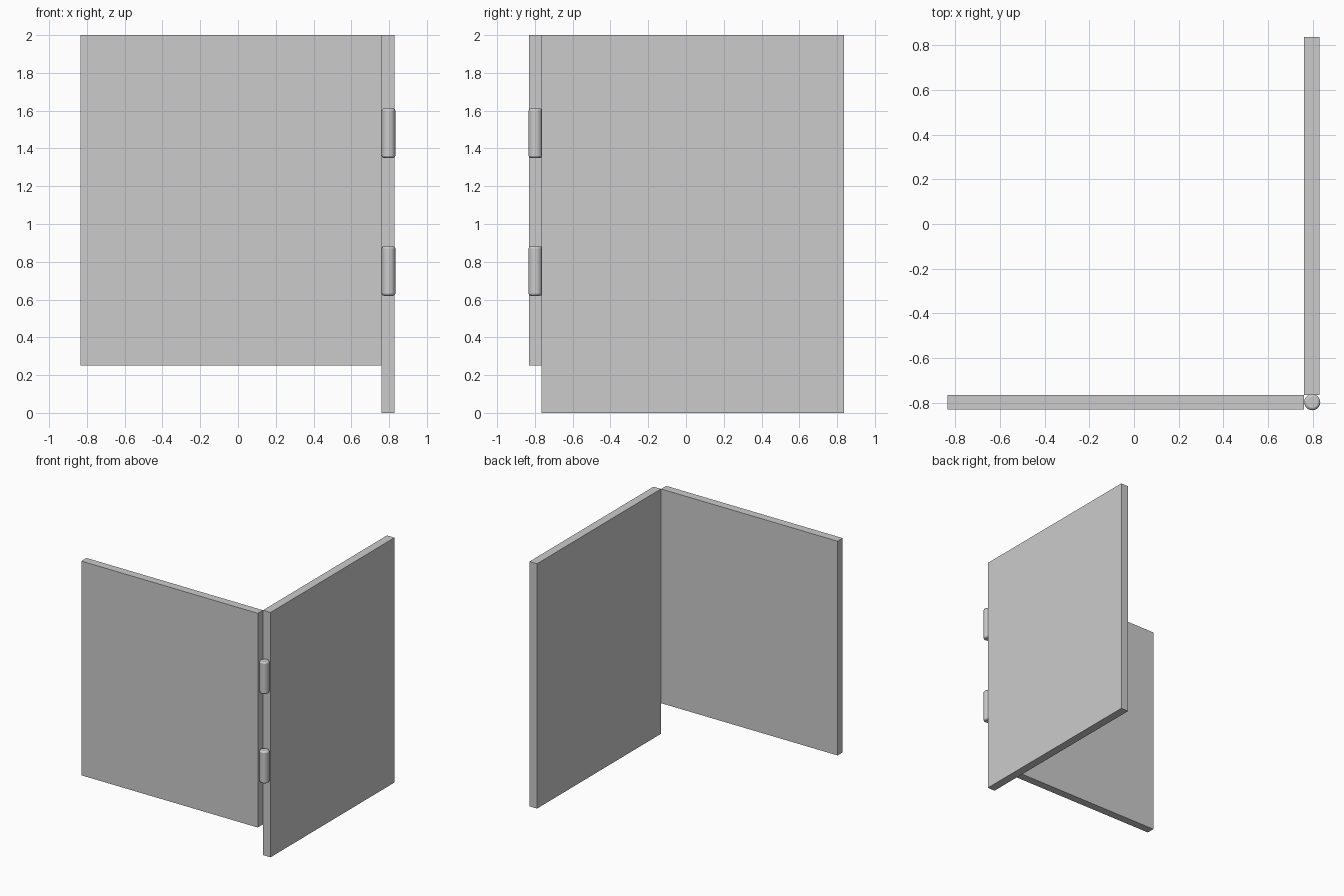
import bpy, bmesh, math

if "Cube" in bpy.data.objects:
    bpy.data.objects.remove(bpy.data.objects["Cube"])


def panel(name, lo, hi):
    bpy.ops.mesh.primitive_cube_add(size=1, location=[(a + b) / 2 for a, b in zip(lo, hi)])
    ob = bpy.context.object
    ob.name = name
    ob.scale = [b - a for a, b in zip(lo, hi)]
    bpy.ops.object.transform_apply(location=False, rotation=False, scale=True)
    return ob


def hinge(name, z0, z1):
    # barrel with rounded-over ends
    bpy.ops.mesh.primitive_cylinder_add(vertices=32, radius=0.036, depth=z1 - z0,
                                        location=(0.797, -0.797, (z0 + z1) / 2))
    ob = bpy.context.object
    ob.name = name
    bev = ob.modifiers.new("rounded_ends", 'BEVEL')
    bev.width = 0.011
    bev.segments = 2
    bev.limit_method = 'ANGLE'
    bev.angle_limit = math.radians(40)
    bpy.ops.object.shade_smooth_by_angle(angle=math.radians(30))
    return ob


# Two panels meeting at a right angle
panel("front_panel", (-0.835, -0.83, 0.25), (0.76, -0.764, 2.0))
panel("side_panel", (0.761, -0.764, 0.0), (0.829, 0.836, 2.0))

# Hinge barrels in the corner
for name, z in (("lower_hinge", 0.62), ("upper_hinge", 1.35)):
    hinge(name, z, z + 0.262)
